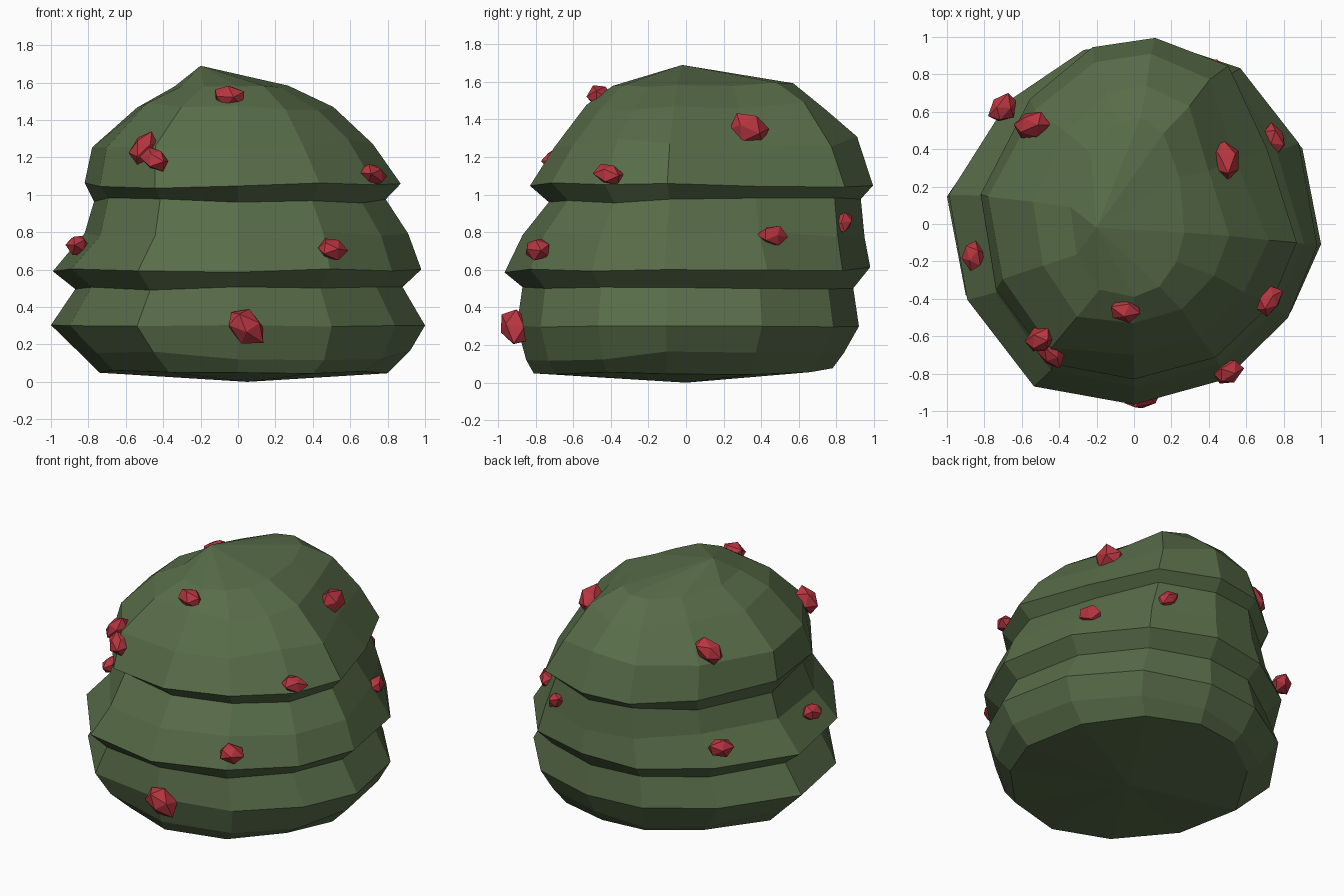
import bpy, bmesh, random
from mathutils import Vector, Matrix

if "Cube" in bpy.data.objects:
    bpy.data.objects.remove(bpy.data.objects["Cube"])

random.seed(4)


def material(name, rgb):
    m = bpy.data.materials.new(name)
    m.diffuse_color = (*rgb, 1)
    m.use_nodes = True
    m.node_tree.nodes["Principled BSDF"].inputs["Base Color"].default_value = m.diffuse_color
    return m


LEAF = material("leaf green", (0.097, 0.152, 0.066))
BERRY = material("berry red", (0.47, 0.036, 0.05))


def finish(name, bm, mat):
    bmesh.ops.recalc_face_normals(bm, faces=bm.faces)
    me = bpy.data.meshes.new(name)
    bm.to_mesh(me)
    bm.free()
    me.materials.append(mat)
    ob = bpy.data.objects.new(name, me)
    bpy.context.collection.objects.link(ob)
    return ob


# Plan outline of the bush, 12 corners scaled to +-1
OUTLINE = [(0, -1), (.5, -.86), (.84, -.52), (1, -.12), (.9, .44), (.58, .85),
           (.13, 1), (-.27, .95), (-.68, .67), (-1, .16), (-.9, -.42), (-.54, -.9)]

# Tiers: z, left, right, front, back, height jitter
RINGS = [(.06, .74, .80, .81, .78, .02),
         (.14, .84, .92, .85, .84, .03),
         (.30, 1.0, 1.0, .90, .92, .005),
         (.50, .87, .88, .87, .89, .01),
         (.60, .99, .98, .965, .98, .015),
         (.79, .82, .91, .87, .95, .02),
         (.97, .77, .79, .73, .93, .015),
         (1.05, .82, .87, .83, .995, .015),
         (1.28, .78, .70, .70, .91, .03),
         (1.47, .54, .51, .53, .74, .02),
         (1.585, .34, .27, .39, .57, .012)]

# Dents and bulges: (tier, corner) -> radius factor
DENTS = {(5, 4): .93, (6, 4): .90, (7, 4): .91, (8, 4): .86, (9, 4): .87,
         (0, 11): .92, (8, 11): 1.05, (9, 11): 1.04, (8, 3): 1.03}

# Tiered leafy body
bm = bmesh.new()
loops = []
for r, (z, left, right, front, back, jit) in enumerate(RINGS):
    loop = []
    for c, (x, y) in enumerate(OUTLINE):
        k = DENTS.get((r, c), 1)
        loop.append(bm.verts.new((x * k * (right if x > 0 else left),
                                  y * k * (back if y > 0 else front),
                                  z + random.uniform(-jit, jit))))
    loops.append(loop)
n = len(OUTLINE)
for low, high in zip(loops, loops[1:]):
    for i in range(n):
        j = (i + 1) % n
        bm.faces.new((low[i], low[j], high[j], high[i]))
for loop, tip in ((loops[0], (.05, 0, 0)), (loops[-1], (-.2, -.02, 1.69))):
    centre = bm.verts.new(tip)
    for i in range(n):
        bm.faces.new((loop[i], loop[(i + 1) % n], centre))
finish("bush_body", bm, LEAF)

# Berries: position, long half-length, tilt
BERRIES = [((-.05, -.46, 1.52), .09, .1), ((-.50, -.62, 1.25), .095, 1.2),
           ((-.44, -.69, 1.19), .09, -.4), ((.72, -.41, 1.11), .09, -.3),
           ((-.86, -.17, .73), .08, 0), ((.50, -.79, .71), .09, -.1),
           ((.04, -.91, .30), .125, -.7), ((.49, .34, 1.35), .115, -.4),
           ((.75, .46, .78), .085, -.1), ((.42, .83, .85), .075, .5),
           ((-.55, .53, 1.34), .105, -.8), ((-.70, .62, .74), .095, .1)]
for k, (pos, size, tilt) in enumerate(BERRIES):
    bm = bmesh.new()
    bmesh.ops.create_icosphere(bm, subdivisions=1, radius=size)
    out = Vector((pos[0], pos[1], pos[2] - .7)).normalized()
    turn = out.to_track_quat('Z', 'Y').to_matrix()
    spin = Matrix.Rotation(tilt, 3, 'Z')
    for v in bm.verts:
        v.co *= random.uniform(.85, 1.12)
        v.co = turn @ spin @ Vector((v.co.x, v.co.y * .7, v.co.z * .75)) + Vector(pos)
    finish(f"berry_{k + 1}", bm, BERRY)
